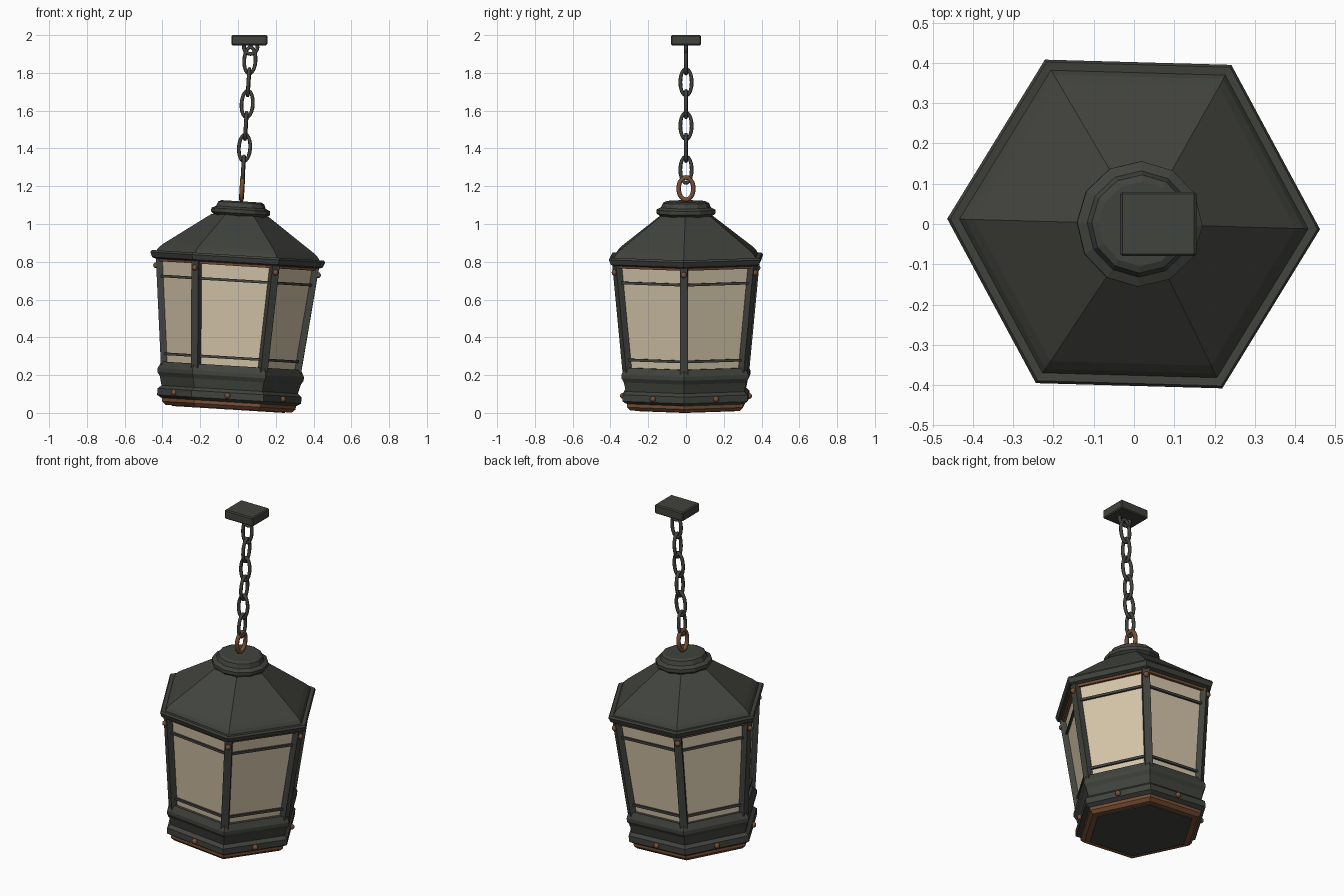
import bpy, bmesh
from math import pi, cos, sin, radians
from mathutils import Matrix, Vector

if "Cube" in bpy.data.objects:
    bpy.data.objects.remove(bpy.data.objects["Cube"])

# The lantern swings slightly to one side below a level ceiling plate
LEAN = (Matrix.Translation((-0.05, 0, 0.022))
        @ Matrix.Rotation(radians(3.5), 4, 'Y')
        @ Matrix.Rotation(radians(-1.6), 4, 'Z'))


def material(name, rgb):
    m = bpy.data.materials.new(name)
    m.use_nodes = True
    m.diffuse_color = (*rgb, 1)
    m.node_tree.nodes["Principled BSDF"].inputs["Base Color"].default_value = (*rgb, 1)
    return m


IRON = material("dark_iron", (0.053, 0.056, 0.047))
COPPER = material("aged_copper", (0.19, 0.078, 0.034))
GLASS = material("cream_glass", (0.66, 0.56, 0.40))


def finish(name, bm, mat, matrix=LEAN, smooth=False):
    bmesh.ops.recalc_face_normals(bm, faces=bm.faces)
    mesh = bpy.data.meshes.new(name)
    for f in bm.faces:
        f.smooth = smooth
    bm.to_mesh(mesh)
    bm.free()
    mesh.materials.append(mat)
    ob = bpy.data.objects.new(name, mesh)
    bpy.context.collection.objects.link(ob)
    ob.matrix_world = matrix
    return ob


def polar(r, a, z):
    return Vector((r * cos(a), r * sin(a), z))


def turned(name, profile, mat, sides=6):
    """Closed many-sided solid from (radius, height) pairs, bottom to top."""
    bm = bmesh.new()
    rows = [[bm.verts.new(polar(r, 2 * pi * i / sides, z)) for i in range(sides)]
            for r, z in profile]
    for low, high in zip(rows, rows[1:]):
        for i in range(sides):
            j = (i + 1) % sides
            bm.faces.new((low[i], low[j], high[j], high[i]))
    bm.faces.new(rows[0][::-1])
    bm.faces.new(rows[-1])
    return finish(name, bm, mat)


def beam(name, p, q, width, depth, angle, mat):
    """Box from p to q; depth runs along the outward direction at angle."""
    bm = bmesh.new()
    out = polar(1, angle, 0)
    axis = (q - p).normalized()
    side = axis.cross(out).normalized()
    out = side.cross(axis)
    rot = Matrix((side, out, axis)).transposed().to_4x4()
    bmesh.ops.create_cube(bm, size=1, matrix=Matrix.Translation((p + q) / 2) @ rot
                          @ Matrix.Diagonal((width, depth, (q - p).length, 1)))
    return finish(name, bm, mat)


def oval_ring(name, z, half_width, half_height, tube, mat, sideways):
    """Upright oval ring, sideways lying in the y-z plane."""
    bm = bmesh.new()
    n, k = 24, 8
    rows = []
    for i in range(n):
        a = 2 * pi * i / n
        row = []
        for j in range(k):
            b = 2 * pi * j / k
            u = (half_width + tube * cos(b)) * cos(a)
            v = (half_height + tube * cos(b)) * sin(a)
            w = tube * sin(b)
            row.append(bm.verts.new((w, u, z + v) if sideways else (u, w, z + v)))
        rows.append(row)
    for i in range(n):
        for j in range(k):
            bm.faces.new((rows[i][j], rows[(i + 1) % n][j],
                          rows[(i + 1) % n][(j + 1) % k], rows[i][(j + 1) % k]))
    return finish(name, bm, mat, smooth=True)


def rivet(name, pos):
    bm = bmesh.new()
    bmesh.ops.create_uvsphere(bm, u_segments=10, v_segments=6, radius=0.016,
                              matrix=Matrix.Translation(pos))
    return finish(name, bm, COPPER, smooth=True)


# Base: copper foot rim, iron underside and moulded skirt
turned("foot_rim", [(0.31, 0), (0.335, 0), (0.355, 0.018), (0.355, 0.045)], COPPER)
turned("bottom_plate", [(0.30, -0.004), (0.30, 0.02)], IRON)
turned("base_skirt", [(0.358, 0.036), (0.382, 0.05), (0.382, 0.085), (0.362, 0.102),
                      (0.374, 0.15), (0.388, 0.172), (0.388, 0.192), (0.37, 0.228)], IRON)

# Glass body
GLASS_LOW, GLASS_HIGH = (0.35, 0.22), (0.41, 0.775)
turned("glass_body", [GLASS_LOW, GLASS_HIGH], GLASS)


def glass_radius(z):
    t = (z - GLASS_LOW[1]) / (GLASS_HIGH[1] - GLASS_LOW[1])
    return GLASS_LOW[0] + t * (GLASS_HIGH[0] - GLASS_LOW[0])


# Corner posts, glazing bars and rivets around the six sides
for i in range(6):
    a = i * pi / 3
    b = a + pi / 3
    mid = (a + b) / 2
    beam(f"corner_post_{i}", polar(*[glass_radius(0.2), a, 0.2]),
         polar(glass_radius(0.78), a, 0.78), 0.042, 0.045, a, IRON)
    for label, z in (("lower", 0.27), ("upper", 0.68)):
        r = glass_radius(z) + 0.005
        beam(f"{label}_bar_{i}", polar(r, a, z), polar(r, b, z), 0.014, 0.014, mid, IRON)
    rivet(f"post_rivet_{i}", polar(glass_radius(0.735) + 0.024, a, 0.735))
    rivet(f"base_rivet_{i}", polar(0.382 * cos(pi / 6) + 0.003, mid, 0.068))

# Roof with lipped eave, copper trim under it, and stepped cap
turned("eave_trim", [(0.425, 0.757), (0.43, 0.775)], COPPER)
turned("roof", [(0.435, 0.77), (0.453, 0.777), (0.464, 0.803), (0.457, 0.814),
                (0.434, 0.812), (0.422, 0.83), (0.40, 0.85), (0.152, 1.025)], IRON)
turned("roof_cap", [(0.13, 1.015), (0.156, 1.036), (0.156, 1.056), (0.132, 1.068),
                    (0.122, 1.092), (0.105, 1.1)], IRON, sides=12)

# Copper hanging loop and chain of alternating links
oval_ring("hanging_loop", 1.168, 0.039, 0.059, 0.012, COPPER, True)
for i in range(6):
    oval_ring(f"chain_link_{i}", 1.268 + i * 0.116, 0.030, 0.070, 0.010, IRON, i % 2 == 0)
oval_ring("ceiling_hook", 1.918, 0.036, 0.036, 0.010, IRON, False)

# Level ceiling plate with eased edges
bm = bmesh.new()
bmesh.ops.create_cube(bm, size=1, matrix=Matrix.Diagonal((0.19, 0.16, 0.054, 1)))
bmesh.ops.bevel(bm, geom=bm.edges[:], offset=0.006, segments=1, affect='EDGES')
finish("ceiling_plate", bm, IRON, Matrix.Translation((0.06, 0, 1.973)))
